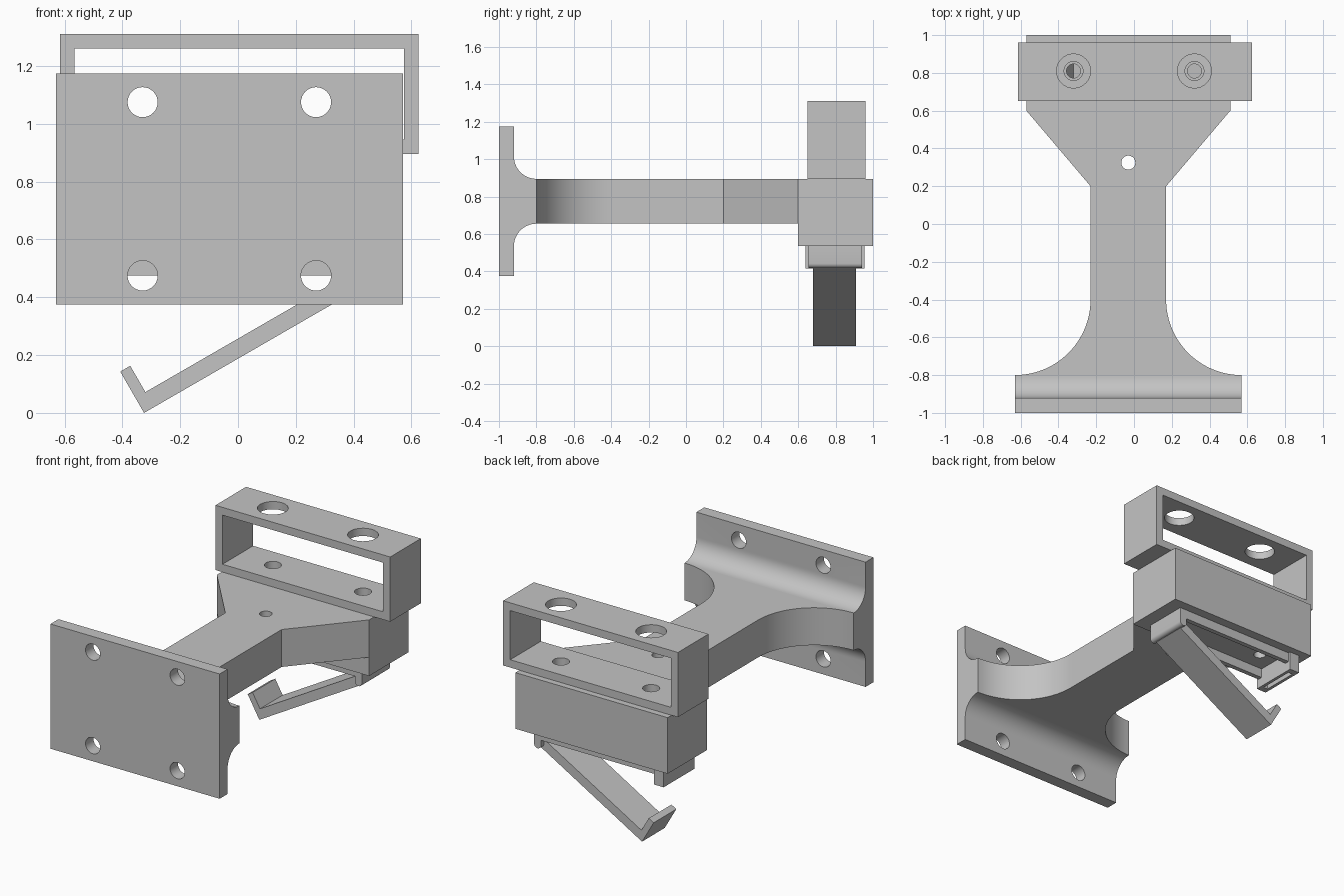
import bpy, bmesh
from math import cos, sin, pi, radians
from mathutils import Vector

cube = bpy.data.objects.get("Cube")
if cube:
    bpy.data.objects.remove(cube, do_unlink=True)

grey = bpy.data.materials.new("plain grey")
grey.use_nodes = True
colour = (0.55, 0.55, 0.55, 1)
grey.diffuse_color = colour
grey.node_tree.nodes["Principled BSDF"].inputs["Base Color"].default_value = colour

CX = -0.03          # centre line of the arm and plate
HOLE_X = 0.32       # screw holes in the holder
HOLE_Y = 0.81


def prism(name, points, axis, start, end):
    """Extrude a closed outline along an axis; points are the other two axes in order."""
    def place(p, d):
        v = list(p)
        v.insert("xyz".index(axis), d)
        return Vector(v)
    bm = bmesh.new()
    face = bm.faces.new([bm.verts.new(place(p, start)) for p in points])
    grown = bmesh.ops.extrude_face_region(bm, geom=[face])["geom"]
    moved = [g for g in grown if isinstance(g, bmesh.types.BMVert)]
    bmesh.ops.translate(bm, verts=moved, vec=place((0, 0), end - start))
    bmesh.ops.recalc_face_normals(bm, faces=bm.faces[:])
    mesh = bpy.data.meshes.new(name)
    bm.to_mesh(mesh)
    bm.free()
    mesh.materials.append(grey)
    obj = bpy.data.objects.new(name, mesh)
    bpy.context.collection.objects.link(obj)
    return obj


def box(name, x, y, z):
    outline = [(x[0], y[0]), (x[1], y[0]), (x[1], y[1]), (x[0], y[1])]
    return prism(name, outline, "z", *z)


def arc(cx, cy, r, a0, a1, n=16):
    steps = [radians(a0 + (a1 - a0) * i / n) for i in range(n + 1)]
    return [(cx + r * cos(a), cy + r * sin(a)) for a in steps]


def activate(obj):
    bpy.ops.object.select_all(action="DESELECT")
    obj.select_set(True)
    bpy.context.view_layer.objects.active = obj


def cut(obj, cutter):
    mod = obj.modifiers.new("cut", "BOOLEAN")
    mod.operation = "DIFFERENCE"
    mod.solver = "EXACT"
    mod.object = cutter
    activate(obj)
    bpy.ops.object.modifier_apply(modifier=mod.name)
    bpy.data.objects.remove(cutter, do_unlink=True)


def drill(obj, centre, r, axis, start, end):
    circle = arc(centre[0], centre[1], r, 0, 360, 32)[:-1]
    cut(obj, prism("drill", circle, axis, start, end))


def smooth(obj):
    activate(obj)
    bpy.ops.object.shade_smooth_by_angle(angle=radians(30))


# Mounting plate with filleted root, extruded across the width
upper = arc(-0.8, 1.015, 0.12, 180, 270)
lower = arc(-0.8, 0.535, 0.12, 90, 180)
profile = [(-1, 0.375), (-1, 1.175), (-0.92, 1.175)] + upper + lower + [(-0.92, 0.375)]
plate = prism("mounting_plate", profile, "x", CX - 0.6, CX + 0.6)
for x in (-0.3, 0.3):
    for z in (0.475, 1.075):
        drill(plate, (CX + x, z), 0.052, "y", -1.1, -0.7)
smooth(plate)

# Arm: curved root, straight neck, flared head
side = arc(0.6, -0.4, 0.4, 270, 180, 24) + [(0.2, 0.2), (0.54, 0.6), (0.54, 1)]
plan = [(CX + x, y) for x, y in side] + [(CX - x, y) for x, y in reversed(side)]
arm = prism("arm", plan, "z", 0.655, 0.895)
drill(arm, (CX, 0.325), 0.037, "z", 0.5, 1)

# Lower half of the head
head = box("head_base", (CX - 0.54, CX + 0.54), (0.6, 1), (0.535, 0.655))

# Open rectangular frame on top of the head
frame = box("upper_frame", (-0.615, 0.625), (0.65, 0.96), (0.895, 1.31))
cut(frame, box("opening", (-0.565, 0.575), (0.5, 1.1), (0.945, 1.26)))

# Screw holes, wide in the frame roof and narrow below
for x in (-HOLE_X, HOLE_X):
    drill(frame, (x, HOLE_Y), 0.09, "z", 1.2, 1.4)
    drill(frame, (x, HOLE_Y), 0.05, "z", 0.8, 1.0)
    for part in (arm, head):
        drill(part, (x, HOLE_Y), 0.037, "z", 0.4, 1)
for part in (frame, arm, head):
    smooth(part)

# Rails under the head
for name, y in (("front_rail", 0.655), ("back_rail", 0.91)):
    box(name, (-0.45, 0.38), (y, y + 0.03), (0.475, 0.535))

# Slotted catch at the right end
catch = box("catch", (-0.51, -0.44), (0.64, 0.955), (0.415, 0.535))
cut(catch, box("slot", (-0.49, -0.46), (0.68, 0.915), (0.3, 0.49)))

# Hinge tab with a rounded lower edge at the left end
tab = [(0.42, 0.535), (0.37, 0.535)] + [(x, z) for x, z in arc(0.395, 0.443, 0.025, 180, 360, 10)]
smooth(prism("hinge_tab", tab, "y", 0.655, 0.94))

# Hanging latch door with an upturned lip, tilted thirty degrees
shape = [(0, 0), (0.83, 0), (0.83, 0.06), (0.04, 0.06), (0.04, 0.165), (0, 0.165)]
c, s = cos(pi / 6), sin(pi / 6)
door = [(-0.325 + u * c - v * s, u * s + v * c) for u, v in shape]
prism("latch_door", door, "y", 0.68, 0.91)
